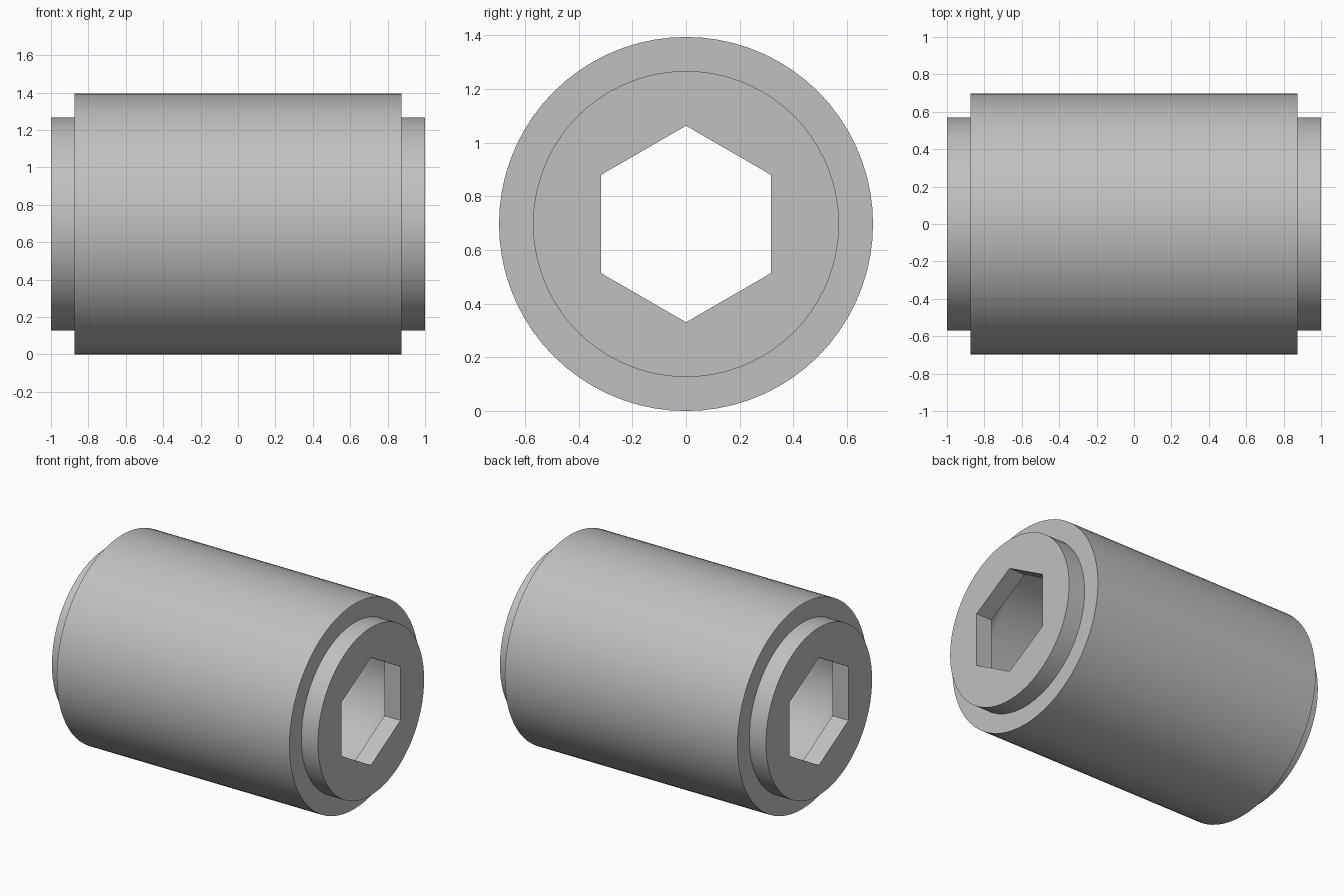
import bpy, bmesh, math

if "Cube" in bpy.data.objects:
    bpy.data.objects.remove(bpy.data.objects["Cube"])

SEG = 72          # divisible by 6 so the hexagon corners land on vertices
R_BODY, R_CAP, HEX_FLAT = 0.697, 0.57, 0.317
R_CAV, R_MOUTH = 0.50, 0.38


def circle(r):
    return lambda a: r


def hexagon(a):
    # radius of a hexagon with corners pointing up and down
    d = (math.degrees(a) + 30) % 60 - 30
    return HEX_FLAT / math.cos(math.radians(d))


# Right half of the wall: from mid outside, around the end, to mid inside
half = [(0.875, circle(R_BODY)), (0.875, circle(R_CAP)), (1.0, circle(R_CAP)),
        (1.0, hexagon), (0.88, hexagon), (0.88, circle(R_MOUTH))]
for i in range(1, 6):   # rounded shoulder of the inner cavity
    t = math.radians(18 * i)
    half.append((0.88 - 0.14 * (1 - math.cos(t)),
                 circle(R_MOUTH + (R_CAV - R_MOUTH) * math.sin(t))))
section = half + [(-x, f) for x, f in reversed(half)]

# Loft the closed section around the x axis
bm = bmesh.new()
rings = []
for x, radius in section:
    ring = []
    for k in range(SEG):
        a = 2 * math.pi * k / SEG
        r = radius(a)
        ring.append(bm.verts.new((x, r * math.cos(a), R_BODY + r * math.sin(a))))
    rings.append(ring)
for i, ring in enumerate(rings):
    nxt = rings[(i + 1) % len(rings)]
    for k in range(SEG):
        j = (k + 1) % SEG
        bm.faces.new((ring[k], ring[j], nxt[j], nxt[k]))
bmesh.ops.recalc_face_normals(bm, faces=bm.faces)

mesh = bpy.data.meshes.new("hex_sleeve")
bm.to_mesh(mesh)
bm.free()
sleeve = bpy.data.objects.new("hex_sleeve", mesh)
bpy.context.collection.objects.link(sleeve)

grey = bpy.data.materials.new("light grey")
grey.diffuse_color = (0.53, 0.53, 0.53, 1)
grey.use_nodes = True
grey.node_tree.nodes["Principled BSDF"].inputs["Base Color"].default_value = grey.diffuse_color
mesh.materials.append(grey)

# Smooth round walls, crisp rims and hexagon corners
bpy.context.view_layer.objects.active = sleeve
sleeve.select_set(True)
bpy.ops.object.shade_smooth_by_angle(angle=math.radians(30))
